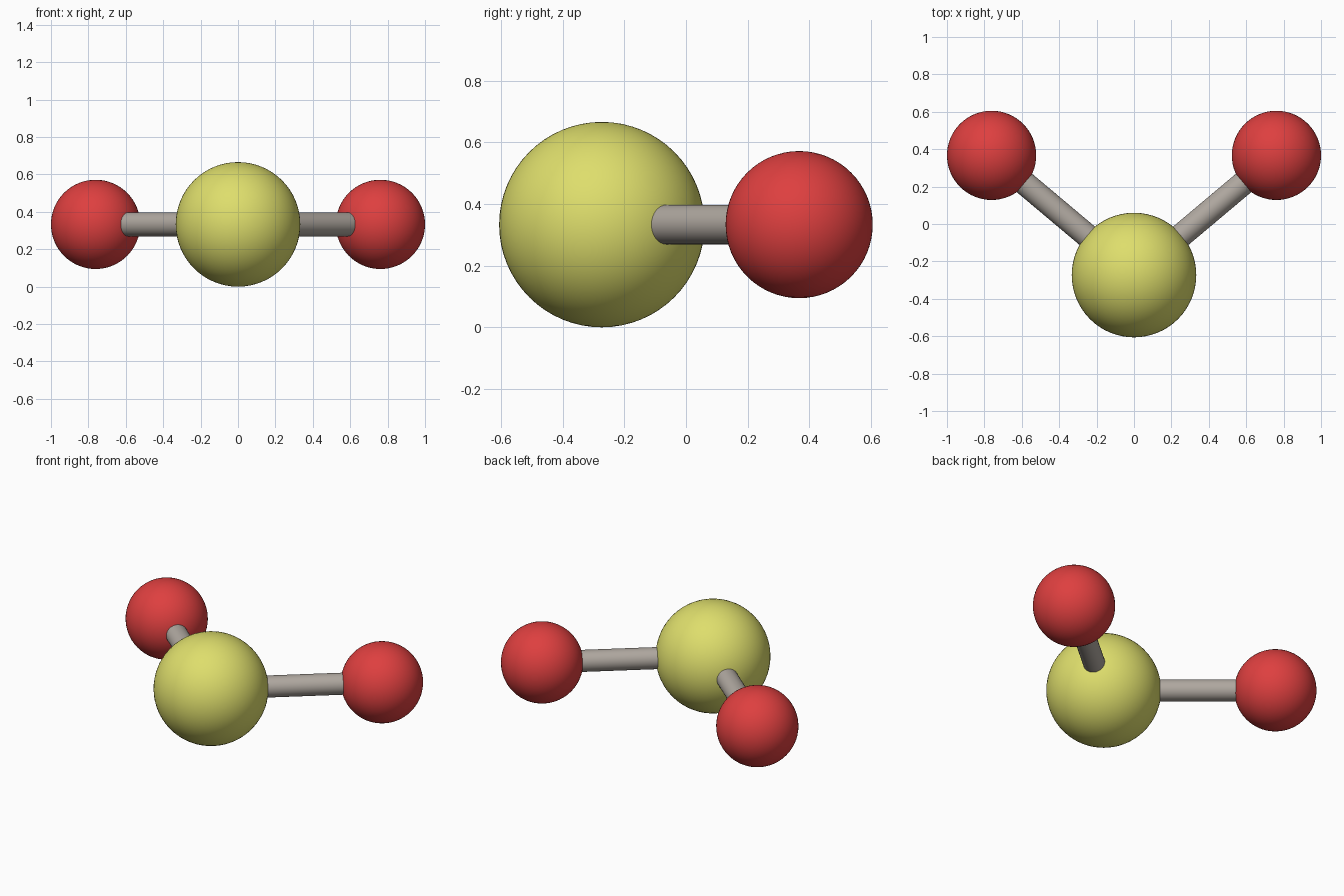
import bpy, math
from mathutils import Vector

if "Cube" in bpy.data.objects:
    bpy.data.objects.remove(bpy.data.objects["Cube"])


def material(name, rgb):
    m = bpy.data.materials.new(name)
    m.diffuse_color = (*rgb, 1)
    m.use_nodes = True
    m.node_tree.nodes["Principled BSDF"].inputs["Base Color"].default_value = m.diffuse_color
    return m


YELLOW = material("yellow", (0.73, 0.73, 0.15))
RED = material("red", (0.73, 0.05, 0.05))
GREY = material("warm grey", (0.43, 0.39, 0.35))


def finish(name, mat):
    ob = bpy.context.object
    ob.name = name
    ob.data.materials.append(mat)
    bpy.ops.object.shade_smooth_by_angle(angle=math.radians(40))
    return ob


def ball(name, centre, radius, mat):
    bpy.ops.mesh.primitive_uv_sphere_add(segments=64, ring_count=32,
                                         radius=radius, location=centre)
    return finish(name, mat)


def rod(name, a, b, radius, mat):
    d = b - a
    bpy.ops.mesh.primitive_cylinder_add(vertices=32, radius=radius,
                                        depth=d.length, location=(a + b) / 2)
    bpy.context.object.rotation_euler = d.to_track_quat('Z', 'Y').to_euler()
    return finish(name, mat)


Z = 0.333
centre = Vector((0, -0.273, Z))

# Large central ball
ball("central_ball", centre, 0.333, YELLOW)

# Two outer balls, each joined to the centre by a rod
for side, s in (("left", -1), ("right", 1)):
    outer = Vector((s * 0.7615, 0.367, Z))
    ball(side + "_ball", outer, 0.2385, RED)
    rod(side + "_rod", centre, outer, 0.064, GREY)
